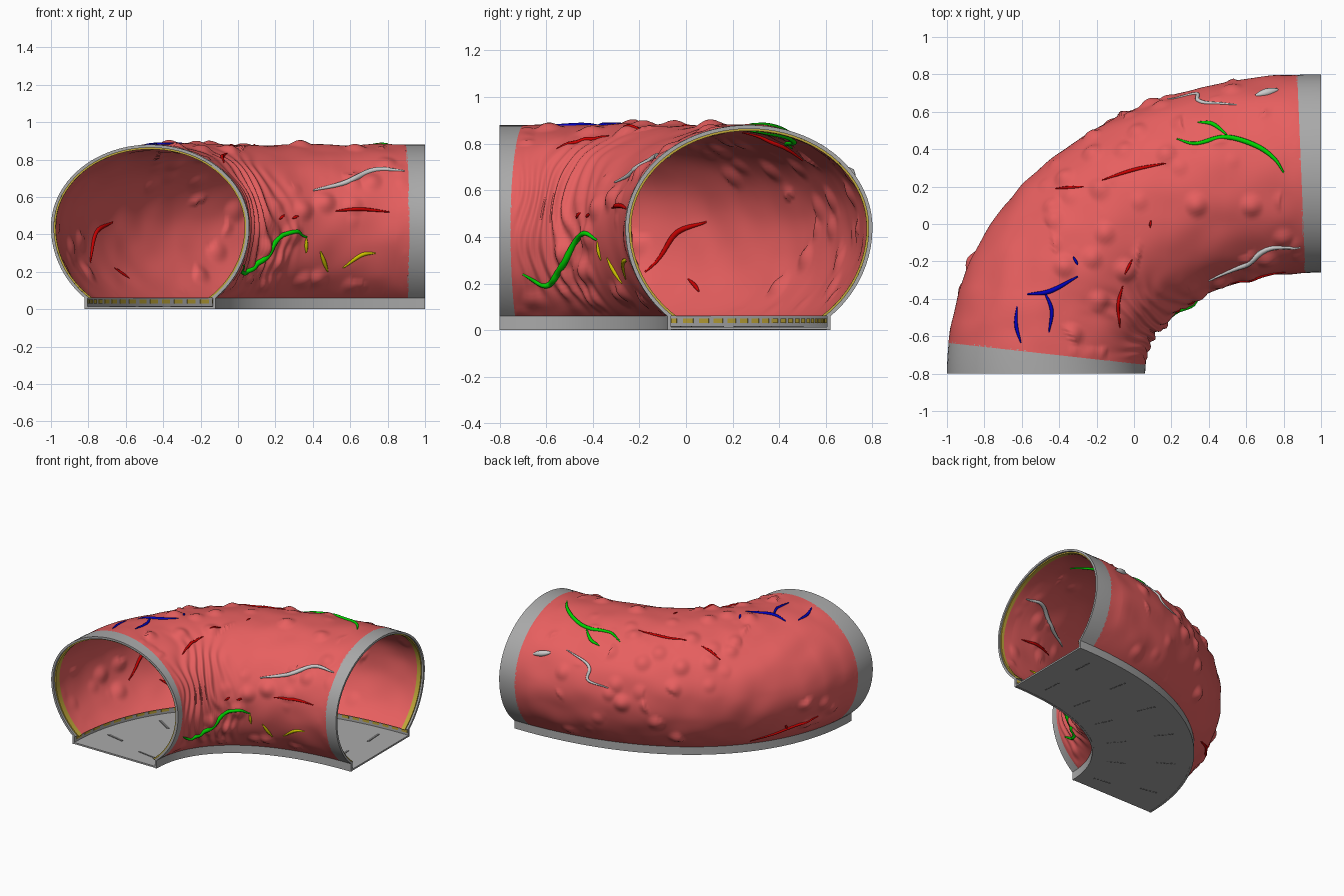
import bpy, bmesh, math
from mathutils import Vector, noise
from mathutils.bvhtree import BVHTree
from mathutils.geometry import interpolate_bezier

if "Cube" in bpy.data.objects:
    bpy.data.objects.remove(bpy.data.objects["Cube"])


def material(name, rgb):
    m = bpy.data.materials.new(name)
    m.diffuse_color = (*rgb, 1)
    m.use_nodes = True
    m.node_tree.nodes["Principled BSDF"].inputs["Base Color"].default_value = m.diffuse_color
    return m


FLESH = material("flesh red", (0.80, 0.115, 0.115))
GREY = material("frame grey", (0.40, 0.40, 0.40))
DARK = material("slot dark grey", (0.17, 0.17, 0.17))
GOLD = material("lamp gold", (0.52, 0.38, 0.04))
VEIN = {"red": material("vein red", (0.60, 0.0, 0.0)),
        "blue": material("vein blue", (0.0, 0.0, 0.50)),
        "green": material("vein green", (0.0, 0.65, 0.0)),
        "silver": material("vein silver", (0.60, 0.60, 0.60)),
        "yellow": material("vein yellow", (0.62, 0.55, 0.0))}

# Centre path of the bend, resampled by arc length
raw = interpolate_bezier(Vector((-.47, -.8, 0)), Vector((-.47, -.2, 0)),
                         Vector((.08, .27, 0)), Vector((1, .27, 0)), 800)
dist = [0.0]
for p, q in zip(raw, raw[1:]):
    dist.append(dist[-1] + (q - p).length)


def frame(s):
    """Position and outward normal at fraction s of the path."""
    d, lo, hi = s * dist[-1], 0, len(raw) - 1
    while hi - lo > 1:
        mid = (lo + hi) // 2
        lo, hi = (mid, hi) if dist[mid] <= d else (lo, mid)
    p = raw[lo].lerp(raw[hi], (d - dist[lo]) / (dist[hi] - dist[lo]))
    i, j = max(lo - 4, 0), min(hi + 4, len(raw) - 1)
    t = (raw[j] - raw[i]).normalized()
    if s <= 0.003:
        t = Vector((0, 1, 0))
    if s >= 0.997:
        t = Vector((1, 0, 0))
    return p, Vector((-t.y, t.x, 0))


def arch(inset, n):
    """Cross-section of the tunnel: round top, tucked-in sides."""
    low = math.asin(-.38 / (.506 - inset))
    pts = []
    for i in range(n + 1):
        th = low + (math.pi - 2 * low) * i / n
        rz = (.44 if math.sin(th) > 0 else .506) - inset
        pts.append(((.53 - inset) * math.cos(th), .44 + rz * math.sin(th)))
    return pts


def finish(name, bm, mat, angle=35):
    me = bpy.data.meshes.new(name)
    bm.to_mesh(me)
    bm.free()
    me.materials.append(mat)
    ob = bpy.data.objects.new(name, me)
    bpy.context.collection.objects.link(ob)
    bpy.ops.object.select_all(action='DESELECT')
    ob.select_set(True)
    bpy.context.view_layer.objects.active = ob
    bpy.ops.object.shade_smooth_by_angle(angle=math.radians(angle))
    return ob


def sweep(name, parts, mat):
    """Closed sections (section, s0, s1, steps) carried along the path."""
    bm = bmesh.new()
    for sec, s0, s1, n in parts:
        rows = []
        for i in range(n + 1):
            p, o = frame(s0 + (s1 - s0) * i / n)
            rows.append([bm.verts.new((p.x + o.x * a, p.y + o.y * a, z)) for a, z in sec])
        k = len(sec)
        for r, q in zip(rows, rows[1:]):
            for j in range(k):
                bm.faces.new((r[j], r[(j + 1) % k], q[(j + 1) % k], q[j]))
        bm.faces.new(rows[0])
        bm.faces.new(rows[-1])
    bmesh.ops.recalc_face_normals(bm, faces=bm.faces[:])
    return finish(name, bm, mat)


def rect(a0, a1, z0, z1):
    return [(a0, z0), (a1, z0), (a1, z1), (a0, z1)]


def lump(p, s, a):
    """Organic relief: soft noise, round warts and folds in the tight bend."""
    h = .011 * noise.noise(p * 6)
    d = noise.voronoi(p * 6)[0][0]
    if noise.noise(p * 2.3 + Vector((5, 1, 2))) > -.1:
        h += .026 * max(0, 1 - (d / .45) ** 2) ** 2
    fold = max(0, -a / .53) ** 2 * max(0, 1 - abs(s - .28) / .26)
    return h + .012 * fold * math.sin(s * 105 + 9 * noise.noise(p * 4))


def skin(name, inset, s0, s1, sign, ns=250, nv=130):
    bm = bmesh.new()
    sec, rows = arch(inset, nv), []
    for i in range(ns + 1):
        s = s0 + (s1 - s0) * i / ns
        p, o = frame(s)
        row = []
        for j, (a, z) in enumerate(sec):
            fade = min(1, i / 12, (ns - i) / 12, j / 8, (nv - j) / 8)
            co = p + o * a + Vector((0, 0, z))
            out = (o * a + Vector((0, 0, z - .44))).normalized()
            h = lump(co, s, a) * (1 if sign > 0 else -.7)
            row.append(bm.verts.new(co + out * fade * h))
        rows.append(row)
    for r, q in zip(rows, rows[1:]):
        for j in range(nv):
            f = (r[j], r[j + 1], q[j + 1], q[j])
            bm.faces.new(f[::-1] if sign > 0 else f)
    return finish(name, bm, FLESH, 80)


# Fleshy walls, outside and inside
RING = .052
outer = skin("outer_skin", 0.0, RING, 1 - RING, 1)
inner = skin("inner_lining", .022, .018, .982, -1)

# End rings with gold lamp strips just inside
ring = arch(0, 64) + arch(.016, 64)[::-1]
sweep("end_rings", [(ring, 0, RING + .003, 12), (ring, 1 - RING - .003, 1, 12)], GREY)
strip = arch(.016, 64) + arch(.025, 64)[::-1]
sweep("gold_strips", [(strip, .006, .02, 2), (strip, .98, .994, 2)], GOLD)

# Floor, side curbs and curb lamps
sweep("floor", [(rect(-.345, .345, .002, .014), 0, 1, 64)], GREY)
sweep("curbs", [(rect(.335, .35, 0, .06), 0, 1, 64),
                (rect(-.35, -.335, 0, .06), 0, 1, 64)], GREY)
lamps = []
for i in range(30):
    s = (i + .25) / 30
    for a in (.332, -.336):
        lamps.append((rect(a, a + .004, .031, .051), s, s + .021, 2))
sweep("curb_lamps", lamps, GOLD)

# Floor slots across the path, with dotted rows below
slots = []
for i in range(6):
    for a in (-.17, .17):
        s = .07 + i * .165 + (.02 if a > 0 else 0)
        slots.append((rect(a - .07, a + .07, .012, .017), s, s + .008, 1))
        for k in range(6):
            b = a - .07 + k * .024
            slots.append((rect(b, b + .014, 0, .006), s, s + .005, 1))
sweep("floor_slots", slots, DARK)

# Veins: drawn in a view plane and projected on the walls
verts, polys = [], []
for ob in (outer, inner):
    base = len(verts)
    verts += [v.co.copy() for v in ob.data.vertices]
    polys += [[base + k for k in f.vertices] for f in ob.data.polygons]
tree = BVHTree.FromPolygons(verts, polys)
VIEWS = {"top": (lambda u, v: (u, v, 3), (0, 0, -1)),
         "roof": (lambda u, v: (u, v, .4), (0, 0, 1)),
         "front": (lambda u, v: (u, -3, v), (0, 1, 0)),
         "back": (lambda u, v: (u, 3, v), (0, -1, 0)),
         "right": (lambda u, v: (3, u, v), (-1, 0, 0)),
         "left": (lambda u, v: (-3, u, v), (1, 0, 0))}


def trace(view, pts, deep):
    """Smooth line through pts, on the first wall hit or (deep) the next."""
    org, ray = VIEWS[view][0], Vector(VIEWS[view][1])
    p = [Vector(q) for q in pts]
    p = [p[0] * 2 - p[1]] + p + [p[-1] * 2 - p[-2]]
    runs = [[]]
    for i in range(1, len(p) - 2):
        a, b, c, d = p[i - 1:i + 3]
        for k in range(8 + (i == len(p) - 3)):
            t = k / 8
            q = .5 * (2 * b + (c - a) * t + (2 * a - 5 * b + 4 * c - d) * t ** 2
                      + (3 * b - a - 3 * c + d) * t ** 3)
            hit = tree.ray_cast(Vector(org(q.x, q.y)), ray)[0]
            if hit and deep:
                hit = tree.ray_cast(hit + ray * .004, ray, .15)[0]
            if hit is None:
                continue
            if runs[-1] and (hit - runs[-1][-1]).length > .12:
                runs.append([])
            runs[-1].append(hit)
    runs = [r for r in runs if len(r) > 2]
    return [[r[0]] + [(x + y * 2 + z) / 4 for x, y, z in zip(r, r[1:], r[2:])] + [r[-1]]
            for r in runs]


def veins(colour, lines):
    cu = bpy.data.curves.new(colour + "_veins", 'CURVE')
    cu.dimensions, cu.bevel_depth, cu.bevel_resolution = '3D', .0125, 2
    for view, thick, pts, *both in lines:
        for run in trace(view, pts, False) + (trace(view, pts, True) if both else []):
            sp = cu.splines.new('POLY')
            sp.points.add(len(run) - 1)
            for k, (pt, co) in enumerate(zip(sp.points, run)):
                pt.co = (*co, 1)
                pt.radius = thick * (.3 + .7 * math.sin(math.pi * k / (len(run) - 1)))
    cu.materials.append(VEIN[colour])
    ob = bpy.data.objects.new(colour + "_veins", cu)
    bpy.context.collection.objects.link(ob)
    bpy.ops.object.select_all(action='DESELECT')
    ob.select_set(True)
    bpy.context.view_layer.objects.active = ob
    bpy.ops.object.convert(target='MESH')


veins("red", [
    ("top", .8, [(-.17, .235), (0, .29), (.17, .325)]), ("top", .7, [(-.42, .19), (-.27, .2)]),
    ("top", .6, [(-.01, -.19), (-.05, -.27)]), ("top", .8, [(-.06, -.33), (-.085, -.43), (-.075, -.555)]),
    ("top", .5, [(.09, .02), (.085, -.02)]), ("front", .8, [(.52, .525), (.65, .535), (.81, .52)], 1),
    ("front", 1, [(-.79, .25), (-.76, .41), (-.67, .465)]), ("front", .7, [(-.66, .22), (-.58, .165)]),
    ("front", .6, [(.22, .48), (.25, .505)]), ("front", .6, [(.29, .485), (.325, .5)]),
    ("roof", 1, [(.2, .24), (.2, .4), (.15, .5)]),
    ("left", .9, [(-.33, .23), (-.13, .18), (.04, .1)]), ("left", .7, [(-.13, .18), (-.1, .22)])])
veins("blue", [
    ("top", 1, [(-.57, -.375), (-.45, -.36), (-.3, -.28)]), ("top", .8, [(-.48, -.36), (-.44, -.46), (-.455, -.58)]),
    ("top", .8, [(-.625, -.44), (-.63, -.54), (-.605, -.635)]), ("top", .6, [(-.325, -.175), (-.3, -.22)])])
veins("green", [
    ("top", 1.1, [(.23, .455), (.33, .43), (.49, .465), (.65, .42), (.75, .35), (.8, .275)], 1),
    ("top", .9, [(.34, .545), (.42, .535), (.5, .475)]),
    ("right", 1.2, [(-.7, .24), (-.6, .19), (-.54, .26), (-.45, .41), (-.38, .385)])])
veins("silver", [
    ("front", 1.2, [(.4, .635), (.57, .675), (.73, .745), (.89, .74)], 1), ("back", 1.8, [(.65, .69), (.77, .66)]),
    ("back", .9, [(.55, .72), (.4, .68), (.34, .64), (.33, .57), (.18, .54)])])
veins("yellow", [
    ("front", .8, [(.365, .38), (.365, .3)]), ("front", .9, [(.44, .31), (.48, .2)], 1),
    ("front", .9, [(.56, .22), (.66, .29), (.735, .3)], 1)])
